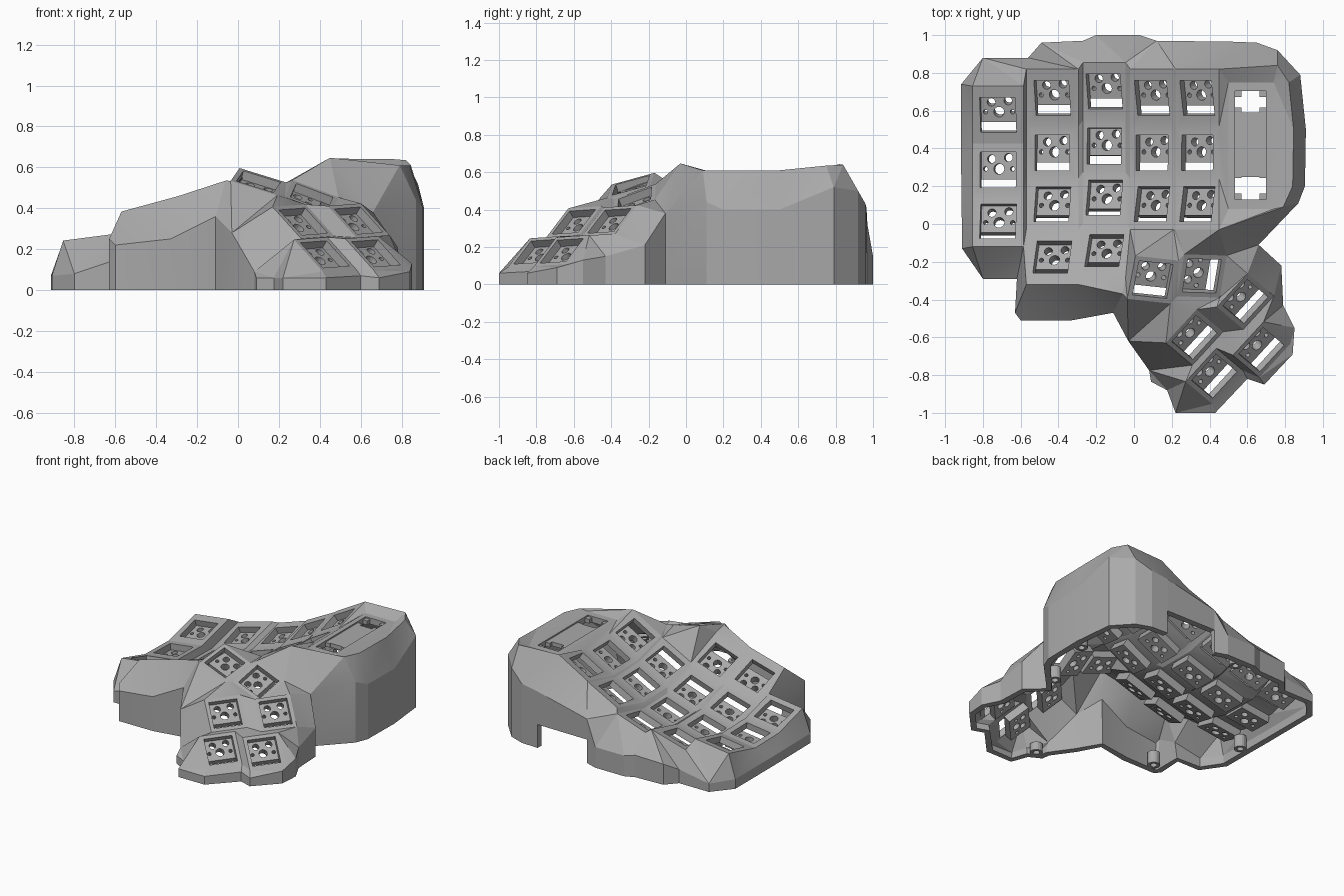
import bpy, bmesh, math
from mathutils import Vector, Matrix
from mathutils.geometry import delaunay_2d_cdt

cube = bpy.data.objects.get("Cube")
if cube:
    bpy.data.objects.remove(cube)

grey = bpy.data.materials.new("plain grey")
grey.use_nodes = True
grey.diffuse_color = (0.4, 0.4, 0.4, 1)
bsdf = next(n for n in grey.node_tree.nodes if n.type == 'BSDF_PRINCIPLED')
bsdf.inputs["Base Color"].default_value = (0.4, 0.4, 0.4, 1)


def inside(p, poly):
    """True if p lies within a convex polygon, seen from above."""
    s = [(b.x - a.x) * (p.y - a.y) - (b.y - a.y) * (p.x - a.x)
         for a, b in zip(poly, poly[1:] + poly[:1])]
    return all(c > 0 for c in s) or all(c < 0 for c in s)


def sheet(loops, chains=()):
    """Triangulated sheet through closed loops and open chains of 3D points."""
    pts, edges = [], []
    for group, closed in ((loops, True), (chains, False)):
        for line in group:
            n, k = len(pts), len(line)
            pts += [Vector(p) for p in line]
            edges += [(n + i, n + (i + 1) % k) for i in range(k if closed else k - 1)]
    co, _, faces, orig, _, _ = delaunay_2d_cdt(
        [p.to_2d() for p in pts], edges, [], 1, 1e-5)
    bm = bmesh.new()
    for c, o in zip(co, orig):
        near = pts[o[0]] if o else min(pts, key=lambda p: (p.to_2d() - c).length)
        bm.verts.new((c.x, c.y, near.z))
    bm.verts.ensure_lookup_table()
    for f in faces:
        face = bm.faces.new([bm.verts[i] for i in f])
        face.normal_update()
        if face.normal.z < 0:
            face.normal_flip()
    return bm


def cut(bm, holes):
    """Open the sheet wherever a face lies inside one of the holes."""
    bm.normal_update()
    gone = [f for f in bm.faces if abs(f.normal.z) > 1e-4
            and any(inside(f.calc_center_median(), h) for h in holes)]
    bmesh.ops.delete(bm, geom=gone, context='FACES')


def make(name, mesh, matrix=None, thickness=0):
    if isinstance(mesh, bmesh.types.BMesh):
        bm, mesh = mesh, bpy.data.meshes.new(name)
        bm.to_mesh(mesh)
        bm.free()
        mesh.materials.append(grey)
    ob = bpy.data.objects.new(name, mesh)
    bpy.context.collection.objects.link(ob)
    if matrix:
        ob.matrix_world = matrix
    if thickness:
        mod = ob.modifiers.new("thickness", 'SOLIDIFY')
        mod.thickness, mod.offset = thickness, -1
    return ob


def circle(x, y, r, n=16):
    return [Vector((x + r * math.cos(i * math.tau / n),
                    y + r * math.sin(i * math.tau / n), 0)) for i in range(n)]


def frame(c, u, v):
    """Centre, across and forward directions, made square to each other."""
    c, u, v = Vector(c), Vector(u).normalized(), Vector(v)
    return c, u, (v - u * u.dot(v)).normalized()


def square(f, h):
    c, u, v = f
    return [c + u * a * h + v * b * h for a, b in ((-1, -1), (1, -1), (1, 1), (-1, 1))]


# Finger columns: x range, floor height left and right, y shift, rows
columns = [(-.855, -.585, .155, .19, -.09, 3), (-.57, -.295, .14, .215, 0, 4),
           (-.27, -.045, .20, .275, .035, 4), (-.02, .21, .30, .42, 0, 3),
           (.22, .45, .43, .56, 0, 3)]
row_edges = [.82, .515, .24, -.03, -.32]
keys, loops = [], []
for xl, xr, zl, zr, dy, rows in columns:
    def edge(x, z):
        return [Vector((x, y + dy, z + .47 * (y - .4) ** 2)) for y in row_edges[:rows + 1]]
    left, right = edge(xl, zl), edge(xr, zr)
    for i in range(rows):
        quad = [left[i], right[i], right[i + 1], left[i + 1]]
        loops.append(quad)
        keys.append(frame(sum(quad, Vector()) / 4,
                          right[i] + right[i + 1] - left[i] - left[i + 1],
                          left[i + 1] + right[i + 1] - left[i] - right[i]))
corner_back, corner_front = right[0], right[-1]

# Thumb cluster keys
ahead, down = (.67, .73, .05), (.54, -.54, -.65)
thumbs = [frame((.10, -.295, .53), (.94, -.1, -.29), (-.1, -.91, -.27)),
          frame((.36, -.275, .455), (.15, .9, .33), (.93, -.05, -.36))]
thumbs += [frame(c, ahead, down) for c in
           ((.59, -.41, .34), (.32, -.60, .335), (.675, -.665, .18), (.425, -.805, .175))]
loops += [square(f, .12) for f in thumbs]
keys += thumbs
holes = [square(f, .095) for f in keys]

# Controller bay opening and the raised ridge round it
bay = [Vector((x, y, .6)) for x, y in ((.535, .13), (.70, .13), (.70, .705), (.535, .705))]
holes.append(bay)
loops.append([Vector((x, y, .6)) for x, y in ((.5, .08), (.74, .08), (.74, .75), (.5, .75))])
ridge = [corner_front, (.79, .09, .61), (.84, .2, .61), (.845, .5, .61),
         (.82, .75, .635), (.76, .84, .64), corner_back]

# Crest along the front of the long columns
crest = [(-.295, -.32, .459), (-.06, -.37, .535)]

# Line where the sloping sides turn into upright walls
rim = [(.76, .92, .5), (.65, .96, .43), (.52, .965, .41), (.12, .97, .32), (.03, 1, .15),
       (-.2, 1, .15), (-.27, .97, .16), (-.49, .96, .15), (-.56, .88, .1), (-.8, .88, .06),
       (-.915, .74, .07), (-.915, .3, .07), (-.91, -.13, .07), (-.8, -.29, .08),
       (-.62, -.29, .14), (-.63, -.47, .25), (-.6, -.51, .22), (-.33, -.51, .25),
       (-.11, -.47, .36), (-.03, -.62, .28), (.08, -.775, .09), (.09, -.835, .06),
       (.175, -.88, .06), (.22, -1, .06), (.43, -1, .06), (.6, -.82, .07),
       (.69, -.85, .06), (.84, -.69, .09), (.85, -.55, .13), (.79, -.43, .15),
       (.78, -.22, .21), (.66, -.11, .38), (.87, .11, .44), (.905, .2, .4),
       (.91, .5, .4), (.88, .79, .52)]

# Shell: top sheet, upright walls with a cable notch in the back, key openings
shell = sheet(loops + holes + [rim], [ridge, crest])
feet = {}


def foot(v):
    if v not in feet:
        feet[v] = shell.verts.new((v.co.x, v.co.y, 0))
    return feet[v]


for e in [e for e in shell.edges if e.is_boundary]:
    a = e.link_loops[0].vert
    b = e.other_vert(a)
    mid = (a.co + b.co) / 2
    if mid.y > .94 and .12 < mid.x < .52:
        lower = [shell.verts.new((v.co.x, v.co.y, .17)) for v in (a, b)]
    else:
        lower = [foot(a), foot(b)]
    shell.faces.new((b, a, lower[0], lower[1]))
cut(shell, holes)
body = make("shell", shell, thickness=.045)

# Bake the wall thickness so that its rims stay crisp under smooth shading
bpy.context.view_layer.update()
solid = body.evaluated_get(bpy.context.evaluated_depsgraph_get())
body.data = bpy.data.meshes.new_from_object(solid)
body.modifiers.clear()
body.data.shade_smooth()
body.data.set_sharp_from_angle(angle=math.radians(15))

# Switch sockets under every key opening
pins = [circle(0, .005, .028), circle(.05, .065, .022), circle(-.04, .058, .022),
        circle(-.072, .005, .012), circle(.072, .005, .012)]
outline = [Vector((x, y, 0)) for x, y in
           ((-.115, -.05), (.115, -.05), (.115, .115), (-.115, .115))]
socket = sheet([outline] + pins)
cut(socket, pins)
for i, (c, u, v) in enumerate(keys):
    n = v.cross(u).normalized()
    m = Matrix((u, -v, n)).transposed().to_4x4()
    m.translation = c - n * .045
    socket = make(f"switch_socket_{i + 1}", socket, m, .055).data

# Controller shelf across the bay, with stops narrowing the end openings
blocks = [("controller_shelf", .6175, .42, .21, .34)]
blocks += [(f"bay_stop_{i + 1}", x, y, .04, .035) for i, (x, y) in enumerate(
    (x, y) for x in (.55, .685) for y in (.145, .26, .60, .69))]
for name, x, y, sx, sy in blocks:
    block = bmesh.new()
    bmesh.ops.create_cube(block, size=1, matrix=Matrix.LocRotScale(
        Vector((x, y, .575)), None, Vector((sx, sy, .03))))
    make(name, block)

# Screw posts at the base
bore = circle(0, 0, .022)
post = sheet([circle(0, 0, .042), bore])
cut(post, [bore])
for i, (x, y) in enumerate([(-.83, .1), (-.53, -.43), (.17, -.8), (.69, .01),
                            (.83, .45), (-.1, .92)]):
    height = .06 if y < -.7 else .09
    post = make(f"screw_post_{i + 1}", post, Matrix.Translation((x, y, height)), height).data
